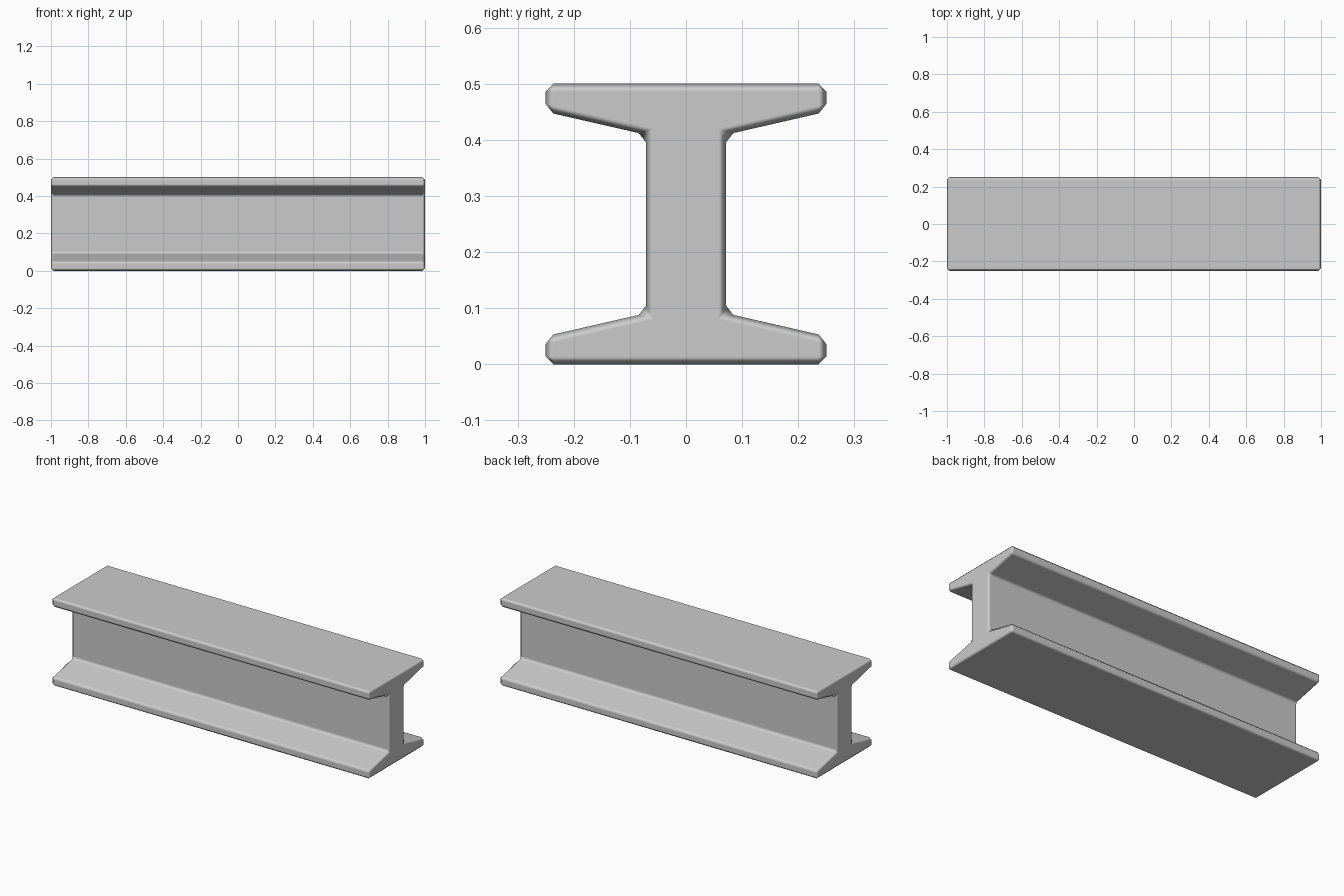
import bpy, bmesh

if "Cube" in bpy.data.objects:
    bpy.data.objects.remove(bpy.data.objects["Cube"])

# One quadrant of the I-beam section (y, z from mid-height)
H = 0.25
quarter = [(0.25, 0.25), (0.25, 0.20), (0.071, 0.159)]

# Mirror the quadrant into a full closed outline
right = quarter + [(y, -z) for y, z in reversed(quarter)]
outline = right + [(-y, z) for y, z in reversed(right)]

# Extrude the section along x
bm = bmesh.new()
face = bm.faces.new([bm.verts.new((-1, y, z + H)) for y, z in outline])
ext = bmesh.ops.extrude_face_region(bm, geom=[face], use_keep_orig=True)
moved = [g for g in ext["geom"] if isinstance(g, bmesh.types.BMVert)]
bmesh.ops.translate(bm, verts=moved, vec=(2, 0, 0))
bmesh.ops.recalc_face_normals(bm, faces=bm.faces)
for f in bm.faces:
    f.smooth = True

mesh = bpy.data.meshes.new("steel_beam")
bm.to_mesh(mesh)
bm.free()
beam = bpy.data.objects.new("steel_beam", mesh)
bpy.context.collection.objects.link(beam)

# Small single chamfer on every edge, softly shaded
bevel = beam.modifiers.new("edge_chamfer", 'BEVEL')
bevel.width = 0.0138
bevel.segments = 1
bevel.limit_method = 'NONE'
bevel.harden_normals = True
